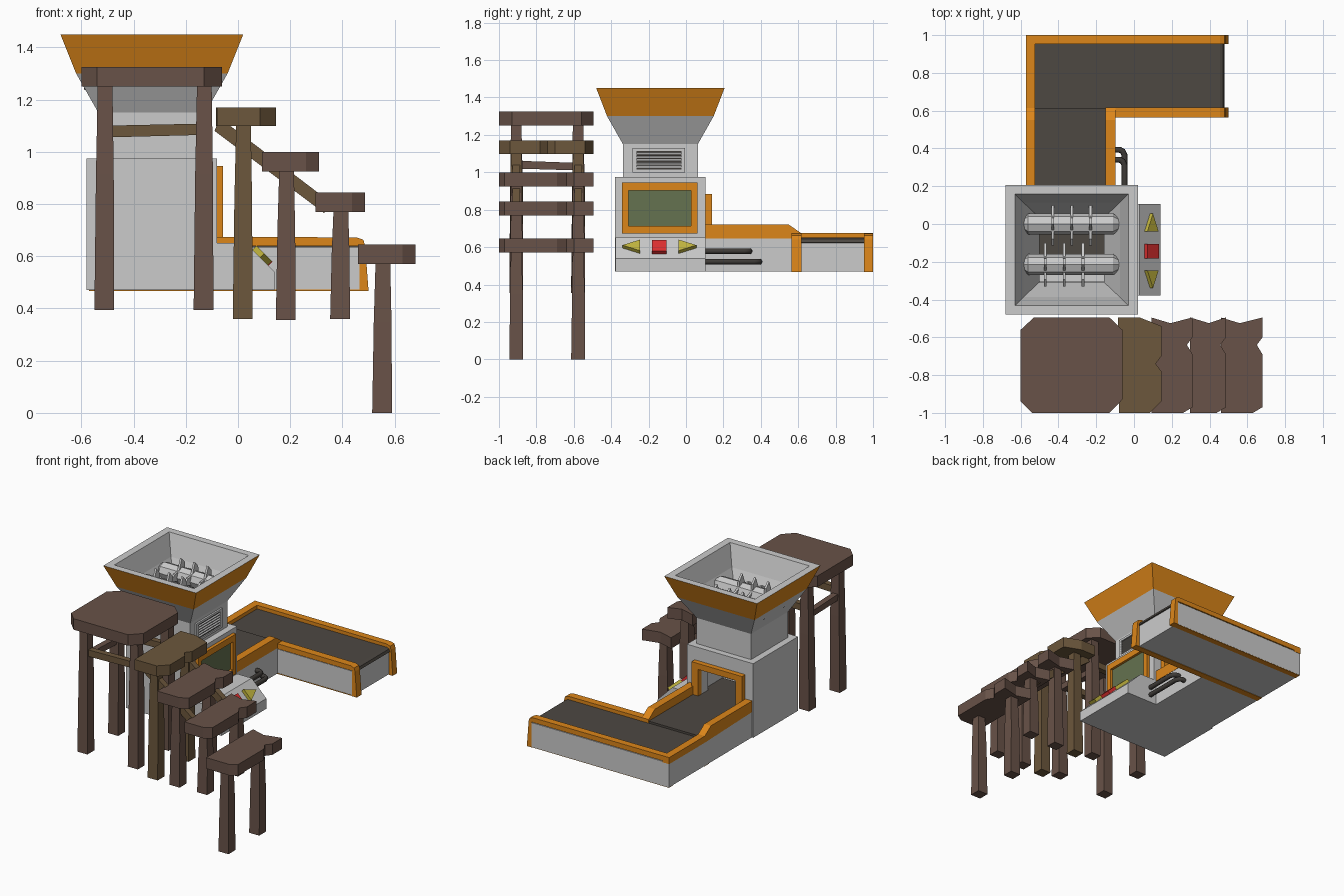
import bpy, bmesh
from math import pi, cos, sin
from mathutils import Vector


def mat(name, r, g, b):
    m = bpy.data.materials.new(name)
    m.diffuse_color = (r, g, b, 1)
    return m


ORANGE = mat("orange", 0.72, 0.24, 0.01)
BROWN = mat("brown_wood", 0.14, 0.085, 0.065)
LIGHT = mat("light_wood", 0.15, 0.095, 0.045)
BELT = mat("belt", 0.075, 0.065, 0.055)
RED = mat("red", 0.75, 0.03, 0.03)
YELLOW = mat("yellow", 0.55, 0.47, 0.05)
SCREEN = mat("screen", 0.13, 0.17, 0.08)
DARK = mat("dark_metal", 0.05, 0.045, 0.04)


def finish(name, bm, m=None):
    bmesh.ops.recalc_face_normals(bm, faces=bm.faces)
    me = bpy.data.meshes.new(name)
    bm.to_mesh(me)
    bm.free()
    ob = bpy.data.objects.new(name, me)
    bpy.context.collection.objects.link(ob)
    if m:
        me.materials.append(m)
    return ob


def loft(name, rings, m=None, cap=True):
    bm = bmesh.new()
    vs = [[bm.verts.new(p) for p in r] for r in rings]
    n = len(vs[0])
    for a, b in zip(vs, vs[1:]):
        for i in range(n):
            bm.faces.new((a[i], a[(i + 1) % n], b[(i + 1) % n], b[i]))
    if cap:
        bm.faces.new(vs[0])
        bm.faces.new(vs[-1])
    return finish(name, bm, m)


def prism(name, pts, axis, a, b, m=None):
    """Extrude a 2D outline (remaining axes in x, y, z order) from a to b."""
    def place(p, t):
        q = list(p)
        q.insert("xyz".index(axis), t)
        return q
    return loft(name, [[place(p, t) for p in pts] for t in (a, b)], m)


def box(name, x0, x1, y0, y1, z0, z1, m=None):
    return prism(name, [(x0, y0), (x1, y0), (x1, y1), (x0, y1)], "z", z0, z1, m)


def rect(cx, cy, hx, hy, z):
    return [(cx + sx * hx, cy + sy * hy, z) for sx, sy in ((-1, -1), (1, -1), (1, 1), (-1, 1))]


def cut(ob, *args):
    c = box("cutter", *args)
    c.hide_render = True
    c.hide_set(True)
    md = ob.modifiers.new("cut", "BOOLEAN")
    md.object = c
    md.operation = "DIFFERENCE"
    md.solver = "EXACT"


# main housing with shaft and exit tunnel
body = box("housing", -0.58, -0.08, -0.38, 0.105, 0.47, 0.975)
cut(body, -0.5, -0.16, -0.305, 0.035, 0.66, 1.1)
cut(body, -0.47, -0.19, 0.0, 0.2, 0.66, 0.85)
prism("chute_slope", [(-0.305, 0.655), (-0.165, 0.67), (-0.305, 0.86)], "x", -0.5, -0.16)

# hopper: outer wall, rim, then inner wall
HX, HY = -0.33, -0.137
sections = [(0.205, 0.2, 0.97), (0.205, 0.2, 1.15), (0.29, 0.285, 1.30), (0.35, 0.343, 1.45),
            (0.30, 0.295, 1.45), (0.255, 0.25, 1.31), (0.17, 0.17, 1.14), (0.17, 0.17, 0.97),
            (0.205, 0.2, 0.97)]
hopper = loft("hopper", [rect(HX, HY, a, b, z) for a, b, z in sections], cap=False)
hopper.data.materials.append(None)
hopper.data.materials.append(ORANGE)
for i in range(8, 12):
    hopper.data.polygons[i].material_index = 1

# shredder rollers with toothed blades


def ring(x, y, z, radii, n):
    return [(x, y + radii[i % len(radii)] * sin(2 * pi * i / n),
             z + radii[i % len(radii)] * cos(2 * pi * i / n)) for i in range(n)]


for side, y, first in (("back", 0.0, -0.43), ("front", -0.215, -0.47)):
    loft(side + "_roller", [ring(x, y, 1.27, [r], 8) for x, r in
         ((-0.59, 0.03), (-0.56, 0.055), (-0.11, 0.055), (-0.075, 0.03))])
    for k in range(3):
        x = first + 0.1 * k
        loft(side + "_blade_%d" % k,
             [ring(x + d, y, 1.27, [0.115, 0.085, 0.05, 0.06], 16) for d in (-0.007, 0.007)])

# vent
box("vent_back", -0.126, -0.121, -0.28, -0.01, 1.005, 1.125, DARK)
for n, a, b, c, d in (("bottom", -0.285, -0.005, 1.0, 1.015), ("top", -0.285, -0.005, 1.115, 1.13),
                      ("left", -0.285, -0.265, 1.0, 1.13), ("right", -0.025, -0.005, 1.0, 1.13)):
    box("vent_frame_" + n, -0.126, -0.113, a, b, c, d)
for k in range(5):
    z = 1.024 + 0.0175 * k
    prism("vent_slat_%d" % k, [(-0.123, z + 0.01), (-0.114, z), (-0.114, z + 0.005), (-0.123, z + 0.013)],
          "y", -0.27, -0.02)

# side display
box("display", -0.082, -0.075, -0.31, 0.03, 0.71, 0.905, SCREEN)
for n, a, b, c, d in (("bottom", -0.342, 0.062, 0.672, 0.712), ("top", -0.342, 0.062, 0.902, 0.945),
                      ("left", -0.342, -0.308, 0.712, 0.902), ("right", 0.028, 0.062, 0.712, 0.902)):
    box("display_frame_" + n, -0.085, -0.058, a, b, c, d, ORANGE)

# control console and buttons on its sloped face
prism("console", [(-0.08, 0.47), (0.14, 0.47), (0.14, 0.54), (0.03, 0.65), (-0.08, 0.65)], "y", -0.378, 0.105)
U, N, C = Vector((-1, 0, 1)).normalized(), Vector((1, 0, 1)).normalized(), Vector((0.085, 0, 0.595))


def button(name, pts, m):
    loft(name, [[C + U * u + N * h + Vector((0, y, 0)) for y, u in pts] for h in (-0.01, 0.022)], m)


button("red_button", [(-0.182, -0.045), (-0.105, -0.045), (-0.105, 0.04), (-0.182, 0.04)], RED)
button("left_arrow_button", [(-0.34, 0), (-0.245, -0.042), (-0.245, 0.042)], YELLOW)
button("right_arrow_button", [(0.055, 0), (-0.04, -0.042), (-0.04, 0.042)], YELLOW)

# pipes from console to conveyor
for name, z, y in (("upper_pipe", 0.578, 0.34), ("lower_pipe", 0.522, 0.393)):
    cu = bpy.data.curves.new(name, "CURVE")
    cu.dimensions = "3D"
    cu.bevel_depth = 0.016
    cu.bevel_resolution = 1
    pts = [(-0.05, 0.09), (-0.05, y - 0.03), (-0.06, y - 0.008), (-0.075, y), (-0.12, y)]
    sp = cu.splines.new("POLY")
    sp.points.add(len(pts) - 1)
    for p, (px, py) in zip(sp.points, pts):
        p.co = (px, py, z, 1)
    cu.materials.append(DARK)
    bpy.context.collection.objects.link(bpy.data.objects.new(name, cu))

# exit frame
for n, a, b, c, d in (("left", -0.52, -0.47, 0.65, 0.885), ("right", -0.19, -0.14, 0.65, 0.885),
                      ("top", -0.47, -0.19, 0.845, 0.885)):
    box("exit_frame_" + n, a, b, 0.1, 0.14, c, d, ORANGE)

# L-shaped conveyor
box("short_conveyor_base", -0.57, -0.1, 0.1, 0.57, 0.47, 0.65)
box("long_conveyor_base", -0.57, 0.47, 0.57, 0.998, 0.47, 0.635)
box("short_belt", -0.525, -0.145, -0.165, 0.615, 0.64, 0.664, BELT)
prism("long_belt", [(-0.525, 0.63), (-0.525, 0.65), (0.455, 0.65), (0.472, 0.643), (0.478, 0.625), (0.46, 0.62)],
      "y", 0.61, 0.96, BELT)
prism("left_rail", [(0.1, 0.645), (0.1, 0.72), (0.55, 0.72), (0.615, 0.675), (1, 0.675), (1, 0.63), (0.615, 0.63)],
      "x", -0.573, -0.523, ORANGE)
prism("inner_rail", [(0.1, 0.645), (0.1, 0.72), (0.55, 0.72), (0.615, 0.675), (0.615, 0.645)],
      "x", -0.15, -0.098, ORANGE)
for name, x0, y0, y1 in (("front_rail", -0.15, 0.565, 0.617), ("back_rail", -0.573, 0.953, 1.0)):
    prism(name, [(x0, 0.64), (x0, 0.675), (0.455, 0.672), (0.48, 0.663), (0.487, 0.64), (0.5, 0.467),
                 (0.465, 0.467), (0.465, 0.64)], "y", y0, y1, ORANGE)
    box(name + "_underside", -0.57, 0.47, y0 + 0.003, y1 - 0.003, 0.467, 0.472, ORANGE)

# wooden stairs: (x0, x1, z0, z1, leg centre xs, leg foot z, material)
prism("platform", [(-0.54, -1), (-0.13, -1), (-0.062, -0.93), (-0.062, -0.56), (-0.13, -0.495), (-0.53, -0.495),
                   (-0.6, -0.56), (-0.6, -0.94)], "z", 1.25, 1.325, BROWN)
prism("step_1", [(-0.08, -1), (0.085, -1), (0.145, -0.94), (0.145, -0.78), (0.115, -0.74), (0.145, -0.70),
                 (0.145, -0.54), (0.03, -0.495), (-0.085, -0.495)], "z", 1.098, 1.17, LIGHT)
for k, (x0, x1, z0) in enumerate(((0.092, 0.31, 0.925), (0.297, 0.487, 0.77), (0.46, 0.68, 0.57))):
    prism("step_%d" % (k + 2), [(x0, -1), (x1 - 0.05, -1), (x1, -0.97), (x1, -0.69), (x1 - 0.03, -0.64),
                                (x1, -0.6), (x1, -0.495), (x0 + 0.1, -0.525), (x0, -0.495)],
          "z", z0, z0 + 0.075, BROWN)

legs = [(-0.512, 0.395, 1.26, BROWN), (-0.132, 0.395, 1.26, BROWN), (0.018, 0.36, 1.105, LIGHT),
        (0.183, 0.355, 0.93, BROWN), (0.391, 0.36, 0.78, BROWN), (0.552, 0.0, 0.58, BROWN)]
for k, (x, z0, z1, m) in enumerate(legs):
    for side, y in (("front", -0.908), ("back", -0.577)):
        loft("%s_leg_%d" % (side, k), [rect(x, y, 0.038, 0.037, z0),
                                       rect(x + 0.002, y + 0.002, 0.034, 0.034, z0 + (z1 - z0) * 0.6),
                                       rect(x + 0.003, y, 0.028, 0.028, z1)], m)

# braces between legs
for side, y, dz in (("front", -0.908, 0.0), ("back", -0.577, 0.0)):
    prism(side + "_platform_brace", [(-0.51, 1.055), (-0.13, 1.065), (-0.13, 1.108), (-0.51, 1.1)],
          "y", y - 0.02, y + 0.02, LIGHT)
    prism(side + "_stair_brace", [(-0.09, 1.08), (0.33, 0.765), (0.35, 0.81), (-0.07, 1.13)],
          "y", y - 0.02, y + 0.02, LIGHT)
for side, x in (("left", -0.512), ("right", -0.132)):
    prism(side + "_cross_brace", [(-0.91, 1.02), (-0.575, 1.01), (-0.575, 1.05), (-0.91, 1.062)],
          "x", x - 0.02, x + 0.02, BROWN)
